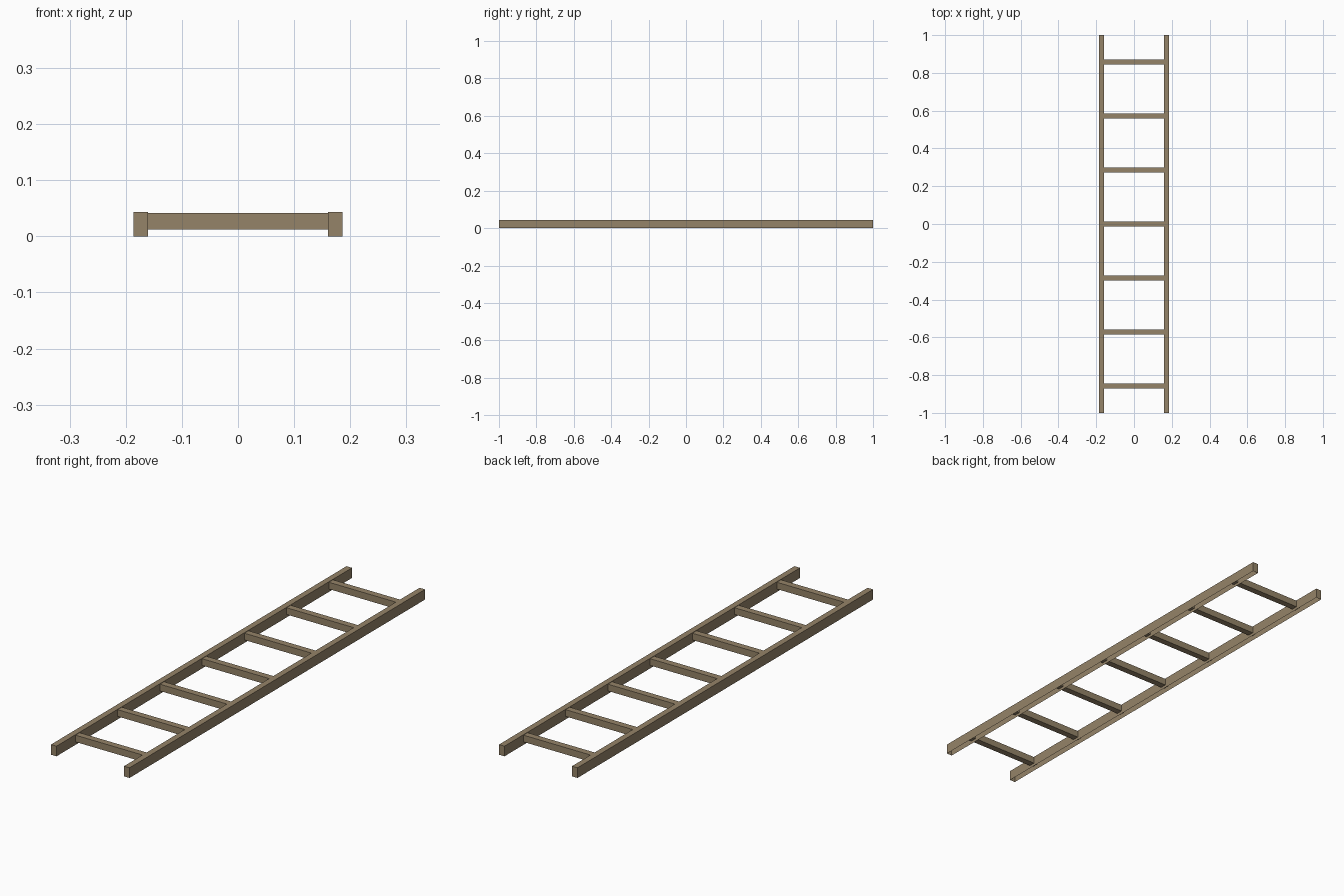
import bpy, bmesh

if "Cube" in bpy.data.objects:
    bpy.data.objects.remove(bpy.data.objects["Cube"])

wood = bpy.data.materials.new("wood")
wood.diffuse_color = (0.30, 0.23, 0.14, 1)
wood.use_nodes = True
wood.node_tree.nodes["Principled BSDF"].inputs["Base Color"].default_value = wood.diffuse_color


def box(name, lo, hi, open_bottom=False):
    bm = bmesh.new()
    bmesh.ops.create_cube(bm, size=1)
    for v in bm.verts:
        v.co = [(a + b) / 2 + c * (b - a) for a, b, c in zip(lo, hi, v.co)]
    bm.normal_update()
    if open_bottom:
        under = [f for f in bm.faces if f.normal.z < -0.5]
        bmesh.ops.delete(bm, geom=under, context='FACES')
    mesh = bpy.data.meshes.new(name)
    bm.to_mesh(mesh)
    bm.free()
    mesh.materials.append(wood)
    obj = bpy.data.objects.new(name, mesh)
    bpy.context.collection.objects.link(obj)
    return obj


# Side rails: square-section channels with hollow undersides
box("left_rail", (-0.186, -1, 0), (-0.16, 1, 0.0435), open_bottom=True)
box("right_rail", (0.16, -1, 0), (0.186, 1, 0.0435), open_bottom=True)

# Seven evenly spaced rungs, ends let into the rails
for i in range(7):
    y = (i - 3) * 2 / 7
    box(f"rung_{i + 1}", (-0.175, y - 0.014, 0.0125), (0.175, y + 0.014, 0.0415))
